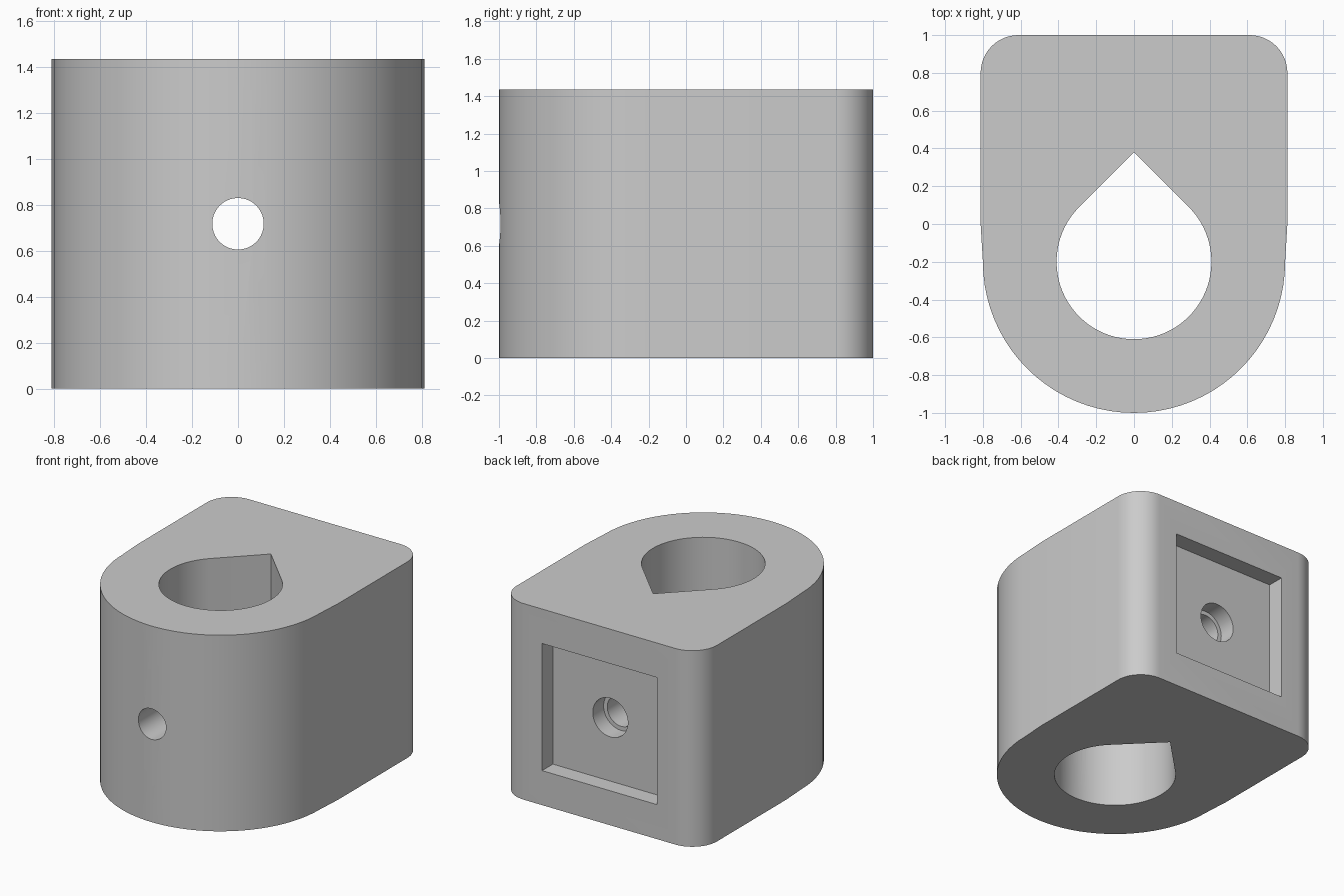
import bpy, bmesh
from math import cos, sin, pi, radians, sqrt
from mathutils import Matrix

cube = bpy.data.objects.get("Cube")
if cube:
    bpy.data.objects.remove(cube, do_unlink=True)

HEIGHT = 1.435
MID = HEIGHT / 2
BORE_Y = -0.2

grey = bpy.data.materials.new("plain grey")
grey.use_nodes = True
COLOUR = (0.6, 0.6, 0.6, 1)
grey.diffuse_color = COLOUR
grey.node_tree.nodes["Principled BSDF"].inputs["Base Color"].default_value = COLOUR


def arc(cx, cy, r, start, end, steps):
    angles = [radians(start + (end - start) * i / steps) for i in range(steps + 1)]
    return [(cx + r * cos(a), cy + r * sin(a)) for a in angles]


def prism(name, outline, z0, z1):
    """Extrude a flat outline upwards into a closed solid."""
    bm = bmesh.new()
    base = bm.faces.new([bm.verts.new((x, y, z0)) for x, y in outline])
    top = bmesh.ops.extrude_face_region(bm, geom=[base])["geom"]
    verts = [v for v in top if isinstance(v, bmesh.types.BMVert)]
    bmesh.ops.translate(bm, verts=verts, vec=(0, 0, z1 - z0))
    bmesh.ops.recalc_face_normals(bm, faces=bm.faces)
    return finish(name, bm)


def finish(name, bm):
    mesh = bpy.data.meshes.new(name)
    bm.to_mesh(mesh)
    bm.free()
    mesh.materials.append(grey)
    obj = bpy.data.objects.new(name, mesh)
    bpy.context.collection.objects.link(obj)
    return obj


def rod(name, r, y0, y1):
    """Solid cylinder along y at mid height."""
    bm = bmesh.new()
    place = Matrix.Translation((0, (y0 + y1) / 2, MID)) @ Matrix.Rotation(pi / 2, 4, 'X')
    bmesh.ops.create_cone(bm, cap_ends=True, segments=64, radius1=r, radius2=r,
                          depth=y1 - y0, matrix=place)
    return finish(name, bm)


# Block: round front, straight sides, rounded back corners
outline = (arc(0, BORE_Y, 0.8, 180, 360, 40) + [(0.812, 0)]
           + arc(0.612, 0.8, 0.2, 0, 90, 14) + arc(-0.612, 0.8, 0.2, 90, 180, 14)
           + [(-0.812, 0)])
block = prism("block", outline, 0, HEIGHT)

# Teardrop bore, square back pocket, bolt hole and its wider back end
bore_r = 0.41
teardrop = arc(0, BORE_Y, bore_r, 135, 405, 60) + [(0, BORE_Y + bore_r * sqrt(2))]
half = 0.465
pocket = [(-half, 0.875), (half, 0.875), (half, 1.1), (-half, 1.1)]
cutters = [
    prism("bore_cutter", teardrop, -0.1, HEIGHT + 0.1),
    prism("pocket_cutter", pocket, MID - half, MID + half),
    rod("bolt_hole_cutter", 0.112, -1.2, 0.8),
    rod("bolt_head_cutter", 0.142, 0.75, 0.95),
]
for cutter in cutters:
    mod = block.modifiers.new(cutter.name, 'BOOLEAN')
    mod.operation = 'DIFFERENCE'
    mod.solver = 'EXACT'
    mod.object = cutter
    bpy.context.view_layer.objects.active = block
    bpy.ops.object.modifier_apply(modifier=mod.name)
    bpy.data.objects.remove(cutter, do_unlink=True)

bpy.ops.object.select_all(action='DESELECT')
block.select_set(True)
bpy.ops.object.shade_smooth_by_angle(angle=radians(25))
